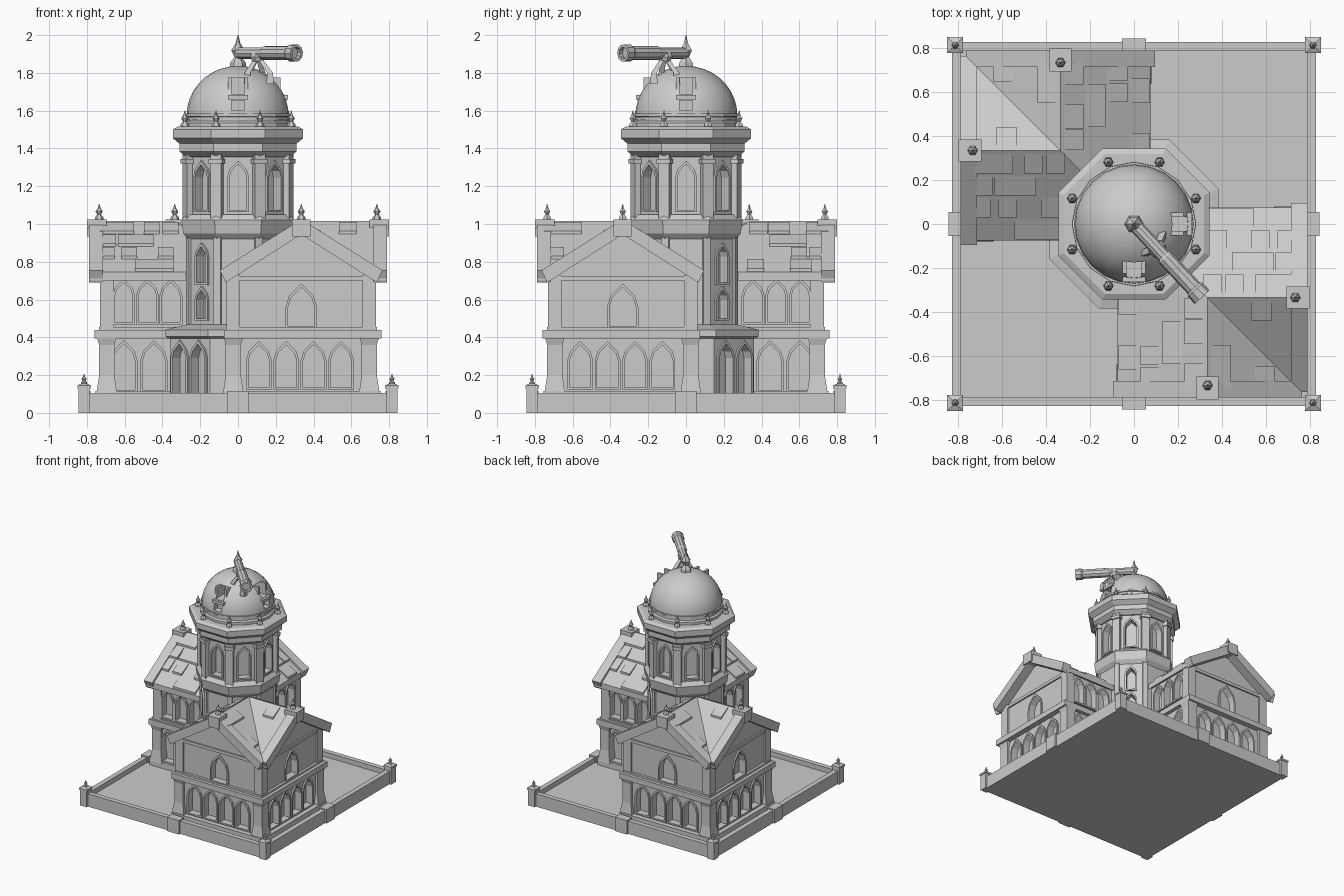
import bpy, bmesh, random
from math import pi, cos, sin, radians
from mathutils import Matrix, Vector

if "Cube" in bpy.data.objects:
    bpy.data.objects.remove(bpy.data.objects["Cube"])

random.seed(4)
I = Matrix.Identity(4)
C = 0.335                      # wing centre offset
H, E, A, G = 1.015, 0.745, 0.41, 0.45   # ridge, eave, eave reach, gable reach


def emit(name, bm, twin=False, smooth=False):
    bmesh.ops.recalc_face_normals(bm, faces=bm.faces)
    me = bpy.data.meshes.new(name)
    bm.to_mesh(me)
    bm.free()
    ob = bpy.data.objects.new(name, me)
    bpy.context.collection.objects.link(ob)
    if smooth:
        bpy.context.view_layer.objects.active = ob
        ob.select_set(True)
        bpy.ops.object.shade_smooth_by_angle(angle=radians(35))
        ob.select_set(False)
    if twin:
        make_twin(ob)
    return ob


def make_twin(ob):
    o2 = ob.copy()
    o2.name = ob.name + "_rear"
    o2.rotation_euler.z = pi
    bpy.context.collection.objects.link(o2)


def cut(ob, bm):
    cutter = emit("cutter", bm)
    cutter.hide_render = True
    m = ob.modifiers.new("cut", 'BOOLEAN')
    m.operation, m.object, m.solver = 'DIFFERENCE', cutter, 'EXACT'
    bpy.context.view_layer.objects.active = ob
    bpy.ops.object.modifier_apply(modifier="cut")
    bpy.data.objects.remove(cutter)


def loft(bm, rings, caps=True):
    vs = [[bm.verts.new(p) for p in r] for r in rings]
    n = len(vs[0])
    for a, b in zip(vs, vs[1:]):
        for i in range(n):
            bm.faces.new((a[i], a[(i + 1) % n], b[(i + 1) % n], b[i]))
    if caps:
        bm.faces.new(vs[0])
        bm.faces.new(vs[-1])


def prism(bm, pts, d0, d1, M=I):
    """(s, z) outline pushed from depth d0 out to d1 along local -y."""
    loft(bm, [[M @ Vector((s, -d, z)) for s, z in pts] for d in (d0, d1)])


def box(bm, x0, x1, y0, y1, z0, z1, M=I):
    prism(bm, [(x0, z0), (x1, z0), (x1, z1), (x0, z1)], -y0, -y1, M)


def arch_pts(s, z0, z1, w):
    h, zs = w / 2, z1 - 0.75 * w
    return [(s - h, z0), (s + h, z0), (s + h, zs), (s + h * .78, zs + .36 * w),
            (s, z1), (s - h * .78, zs + .36 * w), (s - h, zs)]


def arch(bm_cut, bm_frame, M, face, s, z0, z1, w):
    """Recess plus raised surround."""
    inner, outer = arch_pts(s, z0, z1, w), arch_pts(s, z0 - .012, z1 + .02, w + .026)
    prism(bm_cut, inner, face - .045, face + .05, M)
    P = lambda pts, d: [M @ Vector((a, -d, z)) for a, z in pts]
    loft(bm_frame, [P(inner, face - .01), P(outer, face - .01), P(outer, face + .012),
                    P(inner, face + .012), P(inner, face - .01)], caps=False)


def rings(bm, prof, n=8, loc=(0, 0), turn=pi / 8, apothem=True):
    k = 1 / cos(pi / n) if apothem else 1
    loft(bm, [[(loc[0] + r * k * cos(turn + 2 * pi * i / n), loc[1] + r * k * sin(turn + 2 * pi * i / n), z)
               for i in range(n)] for r, z in prof])


def finial(bm, x, y, z, h, r):
    rings(bm, [(r, z), (r * .9, z + .2 * h), (r * .4, z + .35 * h), (r * .8, z + .55 * h),
               (r * .3, z + .75 * h), (.002, z + h)], 6, (x, y), 0, False)


def turn(k):
    return Matrix.Rotation(radians(k), 4, 'Z')


def face(k):
    return Matrix.Translation((C, -C, 0)) @ turn(k)


# Ground slab, perimeter walls and posts
bm = bmesh.new()
box(bm, -.82, .82, -.82, .82, 0, .065)
emit("ground_slab", bm)
wall, post = bmesh.new(), bmesh.new()
for k in range(4):
    M = turn(90 * k)
    box(wall, -.82, .82, -.83, -.79, 0, .105, M)
    box(wall, -.055, .055, -.845, -.78, 0, .115, M)
    box(post, .785, .845, -.845, -.785, 0, .13, M)
    p = M @ Vector((.815, -.815, 0))
    rings(post, [(.036, .13), (.036, .145), (.015, .155)], 4, p[:2], pi / 4)
    finial(post, p.x, p.y, .15, .055, .018)
emit("perimeter_wall", wall)
emit("corner_posts", post)

# Wing walls with arched recesses
W = .38
lower, upper, cl, cu, fr = (bmesh.new() for _ in range(5))
box(lower, -W, W, -W, W, .05, .42, face(0))
box(upper, -W, W, -W, W, .42, .715, face(0))
for k in (0, 90):
    for i in range(4):
        arch(cl, fr, face(k), W, -.225 + .145 * i, .135, .36, .11)
    arch(cu, fr, face(k), W, 0, .46, .665, .14)
for k, sg in ((-90, 1), (180, -1)):
    for i in range(3):
        arch(cl, fr, face(k), W, sg * (.27 - .16 * i), .12, .365, .12)
        arch(cu, fr, face(k), W, sg * (.27 - .125 * i), .48, .69, .095)
for name, b, c in (("wing_lower_wall", lower, cl), ("wing_upper_wall", upper, cu)):
    ob = emit(name, b)
    cut(ob, c)
    make_twin(ob)
emit("window_surrounds", fr, True)

# Wing plinth, floor band, corner pilasters
bm = bmesh.new()
M = face(0)
box(bm, -.41, .42, -.42, .41, .05, .115, M)
box(bm, -.41, .425, -.425, .41, .395, .44, M)
box(bm, -.395, .40, -.40, .395, .44, .455, M)
for sx, sy in ((1, -1), (1, 1), (-1, -1)):
    loft(bm, [[M @ Vector((sx * .36 + r * a, sy * .36 + r * b, z)) for a, b in ((-1, -1), (1, -1), (1, 1), (-1, 1))]
              for r, z in ((.055, .1), (.04, .2), (.04, .36), (.05, .395))])
    box(bm, sx * .36 - .035, sx * .36 + .035, sy * .36 - .035, sy * .36 + .035, .44, .73, M)
emit("wing_trim", bm, True)

# Gable walls, sloping verge boards, apex blocks and finials
wallg, verge = bmesh.new(), bmesh.new()
for k in (0, 90):
    M = face(k)
    prism(wallg, [(-W, .70), (W, .70), (0, .975)], .2, W, M)
    box(wallg, -W, W, -W - .012, -W + .02, .70, .725, M)
    for s in (1, -1):
        prism(verge, [(0, H + .01), (s * .43, .755), (s * .40, .69), (0, H - .07)], .38, .455, M)
    box(verge, -.05, .05, -.465, -.36, .935, 1.025, M)
    p = M @ Vector((0, -.40, 0))
    finial(verge, p.x, p.y, 1.02, .085, .024)
emit("gable_walls", wallg, True)
emit("verge_boards", verge, True)

# Cross-gabled roof: valley on the outer corner, hip toward the tower
slope = (H - E) / A
roof, tiles = bmesh.new(), bmesh.new()


def uv(u, v, z, m):
    return (C + (v if m else u), -C - (u if m else v), z)


for m in (0, 1):
    for pts in ([(0, 0), (G, 0), (G, -A), (-A, -A)], [(0, 0), (A, A), (G, A), (G, 0)]):
        z = [H - slope * abs(v) for u, v in pts]
        loft(roof, [[uv(u, v, q + dz, m) for (u, v), q in zip(pts, z)] for dz in (0, -.045)])
    # Uneven tile slabs
    for sg in (-1, 1):
        for row in range(4):
            v0, v1 = row * .1 + .015, row * .1 + .105
            for col in range(4):
                u0 = col * .105 - .01 + random.uniform(-.02, .02)
                u1 = u0 + random.uniform(.08, .12)
                if u1 > .43 or (sg > 0 and u0 < v1) or random.random() < .25:
                    continue
                q = [(u0, v0), (u1, v0), (u1, v1), (u0, v1)]
                loft(tiles, [[uv(u, sg * v, H - slope * v + (lift if v == v1 else 0) + dz, m) for u, v in q]
                             for dz, lift in ((-.01, 0), (.006, .01))])
emit("wing_roof", roof, True)
emit("roof_tiles", tiles, True)

# Porch at the tower foot
porch, shaft, lantern = bmesh.new(), bmesh.new(), bmesh.new()
rings(porch, [(.36, .05), (.36, .4)])
rings(shaft, [(.265, .05), (.265, .95)])
rings(lantern, [(.265, 1.0), (.265, 1.38)])
cp, cs, cn, fr = (bmesh.new() for _ in range(4))
for k in (-45, 135):
    for i in (-1, 1):
        arch(cp, fr, turn(k), .36, i * .07, .1, .365, .1)
    arch(cs, fr, turn(k), .265, 0, .5, .65, .07)
    arch(cs, fr, turn(k), .265, 0, .69, .88, .07)
for k in range(8):
    arch(cn, fr, turn(45 * k), .265, 0, 1.075, 1.315, .09)
for name, b, c in (("tower_porch", porch, cp), ("tower_shaft", shaft, cs), ("tower_lantern", lantern, cn)):
    cut(emit(name, b), c)
emit("tower_window_surrounds", fr)

# Tower bands, cornice and corner piers
bm = bmesh.new()
rings(bm, [(.37, .395), (.385, .405), (.385, .44), (.26, .47)])
rings(bm, [(.265, .92), (.29, .95), (.30, 1.02), (.275, 1.05)])
rings(bm, [(.275, 1.355), (.31, 1.385), (.31, 1.425), (.345, 1.455), (.345, 1.50), (.32, 1.515), (.25, 1.515)])
emit("tower_cornices", bm)
bm, fin = bmesh.new(), bmesh.new()
for k in range(8):
    a = pi / 8 + k * pi / 4
    M = Matrix.Rotation(a, 4, 'Z')
    box(bm, .255, .305, -.03, .03, 1.03, 1.37, M)
    box(bm, .25, .315, -.038, .038, 1.32, 1.345, M)
    box(bm, .26, .29, -.02, .02, .44, .94, M)
    finial(fin, .305 * cos(a), .305 * sin(a), 1.51, .09, .024)
emit("tower_piers", bm)
emit("cornice_finials", fin)

# Dome with recessed openings facing front and right
bm = bmesh.new()
rings(bm, [(.283, 1.505), (.283, 1.535), (.27, 1.545), (.27, 1.565), (.282, 1.57), (.282, 1.585)], 16, turn=0, apothem=False)
emit("dome_drum", bm)
bm = bmesh.new()
rings(bm, [(.272, 1.55)] + [(max(.272 * cos(t * pi / 18), .004), 1.575 + .262 * sin(t * pi / 18)) for t in range(10)],
      24, turn=0, apothem=False)
dome = emit("dome", bm, smooth=True)
c, fr = bmesh.new(), bmesh.new()
for k in (0, 90):
    M = turn(k)
    box(c, -.035, .035, -.27, -.12, 1.685, 1.775, M)
    box(c, -.035, .035, -.35, -.215, 1.60, 1.655, M)
    for x in (-.044, .044):
        prism(fr, [(x - .009, 1.665), (x + .009, 1.665), (x + .009, 1.775), (x - .009, 1.775)], .13, .225, M)
    box(fr, -.053, .053, -.265, -.2, 1.658, 1.682, M)
cut(dome, c)
emit("dome_opening_frames", fr)

# Top finial and telescope on its stand
bm = bmesh.new()
finial(bm, 0, 0, 1.82, .18, .045)
emit("dome_finial", bm)
bm = bmesh.new()
M = Matrix.Translation((0, 0, 1.905)) @ Matrix.Rotation(radians(-47), 4, 'Z') @ Matrix.Rotation(pi / 2, 4, 'Y')
rings(bm, [(.026, .0), (.03, .01), (.03, .2), (.036, .21), (.036, .40), (.044, .41), (.044, .455), (.03, .455), (.03, .43)], 10)
bmesh.ops.transform(bm, matrix=M, verts=bm.verts)
emit("telescope_tube", bm)
bm = bmesh.new()
for foot in ((.05, -.13), (.13, -.05), (.17, -.17), (.06, -.06)):
    loft(bm, [[(x + dx, y + dy, z) for dx, dy in ((-r, -r), (r, -r), (r, r), (-r, r))]
              for x, y, z, r in ((*foot, 1.74, .02), (*foot, 1.80, .015), (.105, -.112, 1.89, .012))])
rings(bm, [(.03, 1.86), (.04, 1.885), (.03, 1.91)], 8, (.105, -.112))
emit("telescope_stand", bm)
